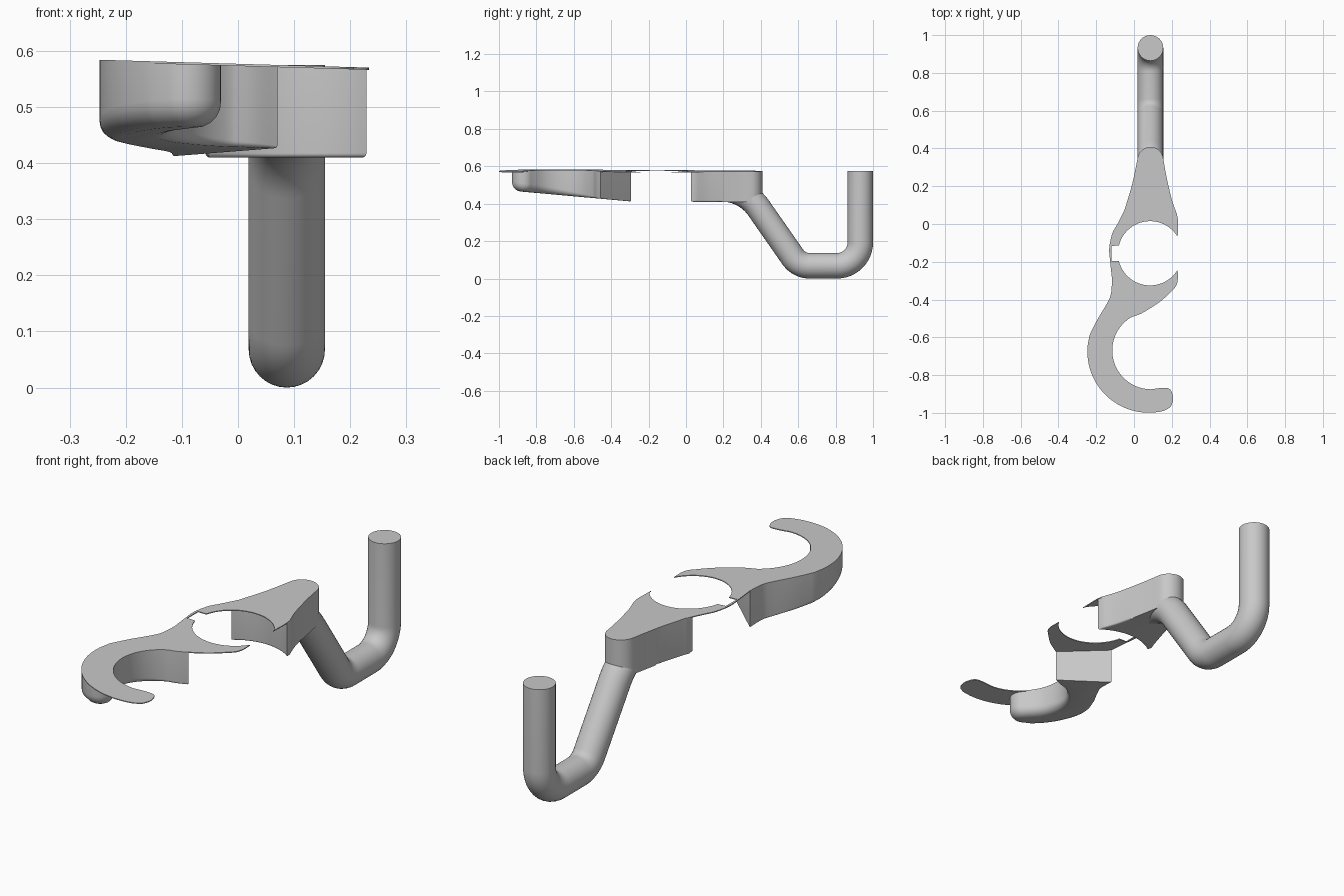
import bpy, bmesh
from math import sin, cos, tan, radians, pi
from mathutils import Vector

if "Cube" in bpy.data.objects:
    bpy.data.objects.remove(bpy.data.objects["Cube"])

GREY = (0.58, 0.58, 0.58, 1)
grey = bpy.data.materials.new("plain grey")
grey.use_nodes = True
grey.diffuse_color = GREY
grey.node_tree.nodes["Principled BSDF"].inputs["Base Color"].default_value = GREY

RING = (0.085, -0.155)   # centre of the open ring
HOOK = (0.078, -0.674)   # centre of the front hook
STEM = (0.087, 0.34)     # centre of the rounded rear end
TIP = (-0.09, -0.87)     # centre of the rounded end of the front body


def arc(centre, radius, start, end, n=24):
    angles = [radians(start + (end - start) * i / n) for i in range(n + 1)]
    return [(centre[0] + radius * cos(a), centre[1] + radius * sin(a)) for a in angles]


def spline(points, n=6):
    """Catmull-Rom curve through the points."""
    p = [Vector(q) for q in points]
    p = [2 * p[0] - p[1]] + p + [2 * p[-1] - p[-2]]
    out = []
    for a, b, c, d in zip(p, p[1:], p[2:], p[3:]):
        for i in range(n):
            t = i / n
            out.append(tuple(0.5 * (2 * b + (c - a) * t + (2 * a - 5 * b + 4 * c - d) * t * t
                                    + (3 * b - a - 3 * c + d) * t ** 3)))
    return out + [tuple(p[-2])]


def top(x, y):
    return 0.577 - 0.029 * x


def finish(name, bm):
    """Turn the bmesh into a smooth-shaded grey object."""
    bmesh.ops.recalc_face_normals(bm, faces=bm.faces)
    mesh = bpy.data.meshes.new(name)
    bm.to_mesh(mesh)
    bm.free()
    mesh.materials.append(grey)
    obj = bpy.data.objects.new(name, mesh)
    bpy.context.collection.objects.link(obj)
    bpy.ops.object.select_all(action="DESELECT")
    obj.select_set(True)
    bpy.context.view_layer.objects.active = obj
    if "bevel_weight_edge" in mesh.attributes:
        mod = obj.modifiers.new("rounding", "BEVEL")
        mod.limit_method = "WEIGHT"
        mod.width, mod.segments = 0.045, 5
        mod.use_clamp_overlap = False
        bpy.ops.object.modifier_apply(modifier=mod.name)
    bpy.ops.object.shade_smooth_by_angle(angle=radians(35))


def slab(name, outline, bottom, weight=None):
    """Fill a plan outline between the top plane and a bottom rule."""
    bm = bmesh.new()
    low = [bm.verts.new((x, y, bottom(x, y))) for x, y in outline]
    high = [bm.verts.new((x, y, top(x, y))) for x, y in outline]
    bm.faces.new(low)
    bm.faces.new(high)
    n = len(outline)
    for i in range(n):
        j = (i + 1) % n
        bm.faces.new((low[i], low[j], high[j], high[i]))
    if weight:
        layer = bm.edges.layers.float.new("bevel_weight_edge")
        for i in range(n):
            a, b = low[i], low[(i + 1) % n]
            bm.edges.get((a, b))[layer] = weight((a.co.y + b.co.y) / 2)
    finish(name, bm)


# Outline pieces shared by the plate and the bodies
rear_end = arc(STEM, 0.068, 10, 170)
left_rear = spline([rear_end[-1], (-0.01, 0.21), (-0.05, 0.075)])[1:]
left_waist = spline([left_rear[-1], (-0.088, 0), (-0.116, -0.053), (-0.131, -0.13), (-0.126, -0.2),
                     (-0.116, -0.294)])[1:]
left_front = spline([left_waist[-1], (-0.122, -0.37), (-0.143, -0.42), (-0.196, -0.51),
                     (-0.236, -0.59)])[1:]
outer = arc(HOOK, 0.325, 175, 285, 36)
inner = arc((0.09, -0.67), 0.205, 270, 120, 40)
inner_front = spline([inner[-1], (0.03, -0.478), (0.07, -0.456)])[1:]
right_front = spline([inner_front[-1], (0.14, -0.41), (0.196, -0.358), (0.224, -0.326),
                      (0.232, -0.29), (0.231, -0.243)])[1:]
right_rear = spline([(0.231, -0.078), (0.233, 0.01), (0.228, 0.05)])
right_stem = spline([right_rear[-1], (0.2, 0.13), (0.17, 0.26), rear_end[0]])[1:-1]
hook_tip = spline([outer[-1], (0.195, -0.965), (0.207, -0.92), (0.19, -0.875), (0.15, -0.868),
                   inner[0]])[1:-1]
# Ring opening with the small square notch on one side
ring_edge = (arc(RING, 0.17, -31, -166, 40) + [(-0.12, -0.196), (-0.12, -0.116)]
             + arc(RING, 0.17, 166, 28, 40)[:-1])

slab("top_plate", rear_end + left_rear + left_waist + left_front + outer + hook_tip + inner
     + inner_front + right_front + ring_edge + right_rear + right_stem,
     lambda x, y: top(x, y) - 0.004)

# Rear body ends in a concave face concentric with the ring
slab("rear_body", rear_end + left_rear + [(-0.058, 0.055)] + arc(RING, 0.231, 127, 51.5)
     + [right_rear[-1]] + right_stem,
     lambda x, y: 0.41, lambda y: 0.17 if y < 0.2 else 0)

# Front body has a round end short of the hook tip, and its underside rounds off toward it
outer_part = [p for p in outer if p[1] > -0.905 and p[0] < 0]
inner_part = [p for p in inner if p[0] < -0.056 or p[1] > -0.67]
slab("front_body", [left_waist[-1]] + left_front + outer_part + arc(TIP, 0.06, 230, 410, 20)
     + inner_part + inner_front,
     lambda x, y: 0.412 - 0.09 * (y + 0.294),
     lambda y: min(1, max(0.06, (-0.42 - y) / 0.35)))


def rounded_path(points, radii, n=12):
    """Path through corner points with each corner turned into an arc."""
    p = [Vector(q) for q in points]
    out = [p[0]]
    for a, b, c, r in zip(p, p[1:], p[2:], radii):
        u, v = (a - b).normalized(), (c - b).normalized()
        half = u.angle(v) / 2
        centre = b + (u + v).normalized() * r / sin(half)
        s = (b + u * r / tan(half) - centre).normalized()
        e = (b + v * r / tan(half) - centre).normalized()
        out += [centre + r * s.slerp(e, i / n) for i in range(n + 1)]
    return out + [p[-1]]


# Bent round rod sweeping down, back and up again
path = rounded_path([(0.087, 0.15, 0.479), (0.087, 0.317, 0.479), (0.087, 0.604, 0.068),
                     (0.087, 0.932, 0.068), (0.087, 0.932, 0.575)], (0.24, 0.11, 0.125))
RADIUS, SIDES = 0.068, 32
bm = bmesh.new()
rings = []
for i, p in enumerate(path):
    before = (p - path[i - 1]).normalized() if i else Vector()
    after = (path[i + 1] - p).normalized() if i + 1 < len(path) else Vector()
    side = Vector((1, 0, 0))
    up = side.cross((before + after).normalized())
    turns = [2 * pi * k / SIDES for k in range(SIDES)]
    rings.append([bm.verts.new(p + RADIUS * (side * cos(t) + up * sin(t))) for t in turns])
for a, b in zip(rings, rings[1:]):
    for k in range(SIDES):
        j = (k + 1) % SIDES
        bm.faces.new((a[k], a[j], b[j], b[k]))
bm.faces.new(rings[0])
bm.faces.new(rings[-1])
finish("rear_rod", bm)
